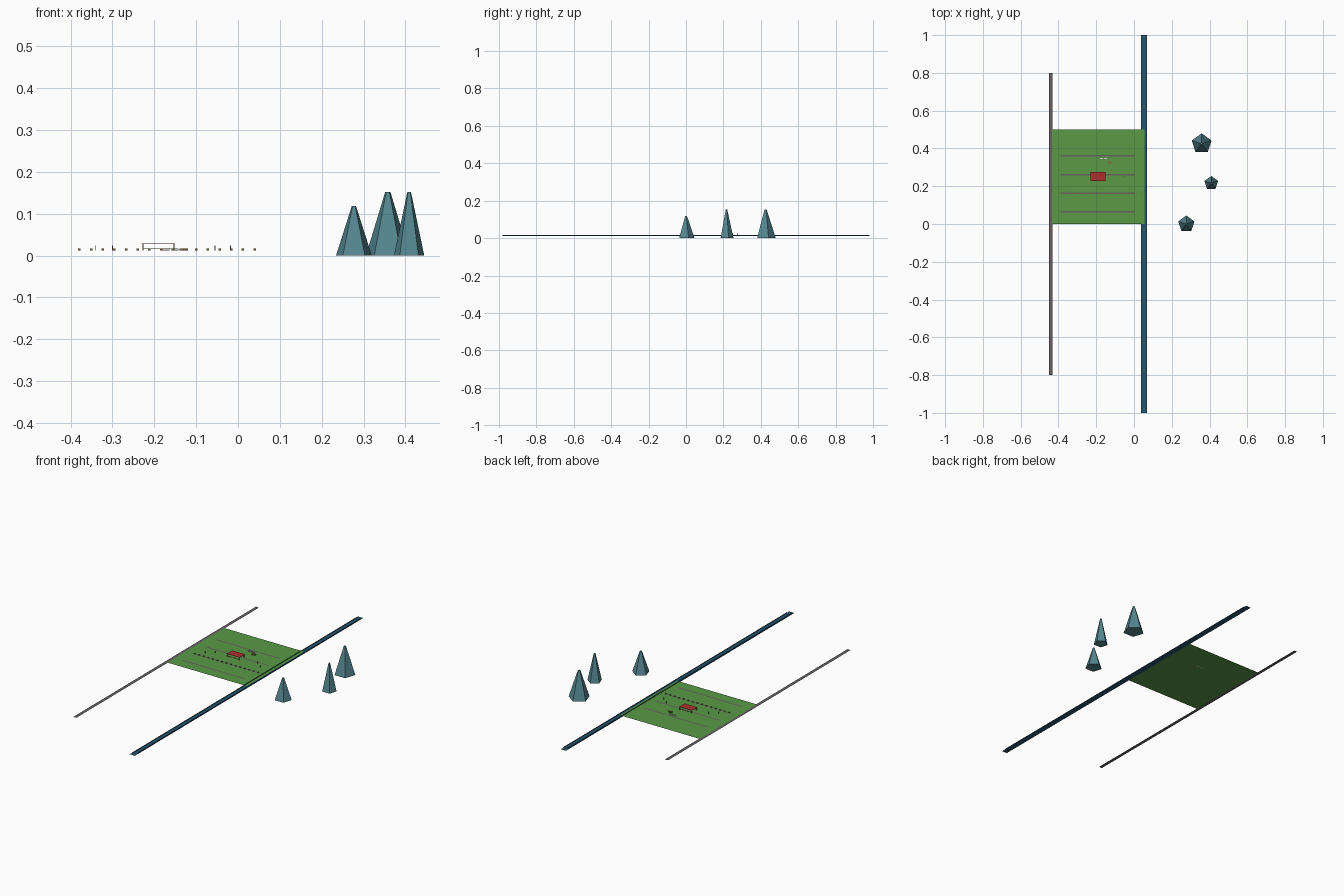
import bpy, math

if "Cube" in bpy.data.objects:
    bpy.data.objects.remove(bpy.data.objects["Cube"])

Z = 0.012  # level of the field


def mat(name, col):
    m = bpy.data.materials.new(name)
    m.diffuse_color = (*col, 1)
    m.use_nodes = True
    m.node_tree.nodes["Principled BSDF"].inputs["Base Color"].default_value = m.diffuse_color
    return m


GREEN = mat("grass", (0.10, 0.32, 0.06))
BLUE = mat("water", (0.02, 0.09, 0.16))
GREY = mat("paving", (0.14, 0.12, 0.13))
RED = mat("red_roof", (0.42, 0.03, 0.025))
TEAL = mat("foliage", (0.09, 0.24, 0.28))
WOOD = mat("wood", (0.25, 0.15, 0.05))
WHITE = mat("white_paint", (0.75, 0.75, 0.72))


def mesh(name, verts, faces, m):
    me = bpy.data.meshes.new(name)
    me.from_pydata(verts, [], faces)
    me.materials.append(m)
    ob = bpy.data.objects.new(name, me)
    bpy.context.collection.objects.link(ob)
    return ob


def sheet(name, x0, x1, y0, y1, z, m):
    return mesh(name, [(x0, y0, z), (x1, y0, z), (x1, y1, z), (x0, y1, z)], [(0, 1, 2, 3)], m)


def wall(name, x, y0, y1, z0, z1, m):
    return mesh(name, [(x, y0, z0), (x, y1, z0), (x, y1, z1), (x, y0, z1)], [(0, 1, 2, 3)], m)


def box(name, x, y, z, sx, sy, sz, m):
    bpy.ops.mesh.primitive_cube_add(size=1, location=(x, y, z + sz / 2))
    ob = bpy.context.object
    ob.name = name
    ob.scale = (sx, sy, sz)
    ob.data.materials.append(m)
    return ob


# Field, road and river
sheet("field", -0.435, 0.055, 0.0, 0.5, Z, GREEN)
sheet("road", -0.45, -0.431, -0.8, 0.8, Z, GREY)
sheet("river", 0.036, 0.068, -1, 1, Z - 0.001, BLUE)
for side, x in (("left", 0.04), ("right", 0.066)):
    wall(f"river_bank_{side}", x, -0.98, 0.98, Z - 0.001, Z + 0.004, BLUE)

# Footpaths across the field
for i, y in enumerate((0.064, 0.162, 0.262, 0.362)):
    sheet(f"path_{i}", -0.388, 0.006, y - 0.004, y + 0.004, Z + 0.0006, GREY)

# Row of small posts along one path
for i in range(16):
    box(f"post_{i}", -0.379 + i * 0.0279, 0.162, Z, 0.006, 0.006, 0.005, WOOD)

# Open shelter with flat red roof
cx, cy = -0.19, 0.252
box("shelter_roof", cx, cy, Z + 0.0155, 0.078, 0.048, 0.001, RED)
for sx in (-1, 1):
    for sy in (-1, 1):
        box("shelter_post", cx + sx * 0.037, cy + sy * 0.022, Z, 0.002, 0.002, 0.016, WOOD)
for sy in (-1, 1):
    box("shelter_rail", cx, cy + sy * 0.022, Z + 0.004, 0.074, 0.002, 0.001, WOOD)

# White benches and scattered small markers
for x in (-0.172, -0.15):
    box("bench", x, 0.346, Z, 0.016, 0.006, 0.005, WHITE)
box("planter", -0.13, 0.325, Z, 0.02, 0.012, 0.005, WOOD)
for x, y in ((-0.34, 0.2), (-0.30, 0.23), (-0.055, 0.25), (-0.018, 0.22)):
    box("marker", x, y, Z, 0.002, 0.002, 0.012, WOOD)

# Five-sided conifers
for i, (x, y, r, h) in enumerate(((0.277, 0.0, 0.045, 0.118),
                                  (0.358, 0.425, 0.055, 0.152),
                                  (0.409, 0.216, 0.038, 0.152))):
    bpy.ops.mesh.primitive_cone_add(vertices=5, radius1=r, radius2=0.12 * r, depth=h,
                                    location=(x, y, h / 2))
    ob = bpy.context.object
    ob.name = f"tree_{i}"
    ob.data.materials.append(TEAL)
    # one corner points towards the back
    top = max(ob.data.vertices, key=lambda v: v.co.y)
    ob.rotation_euler.z = math.pi / 2 - math.atan2(top.co.y, top.co.x)
